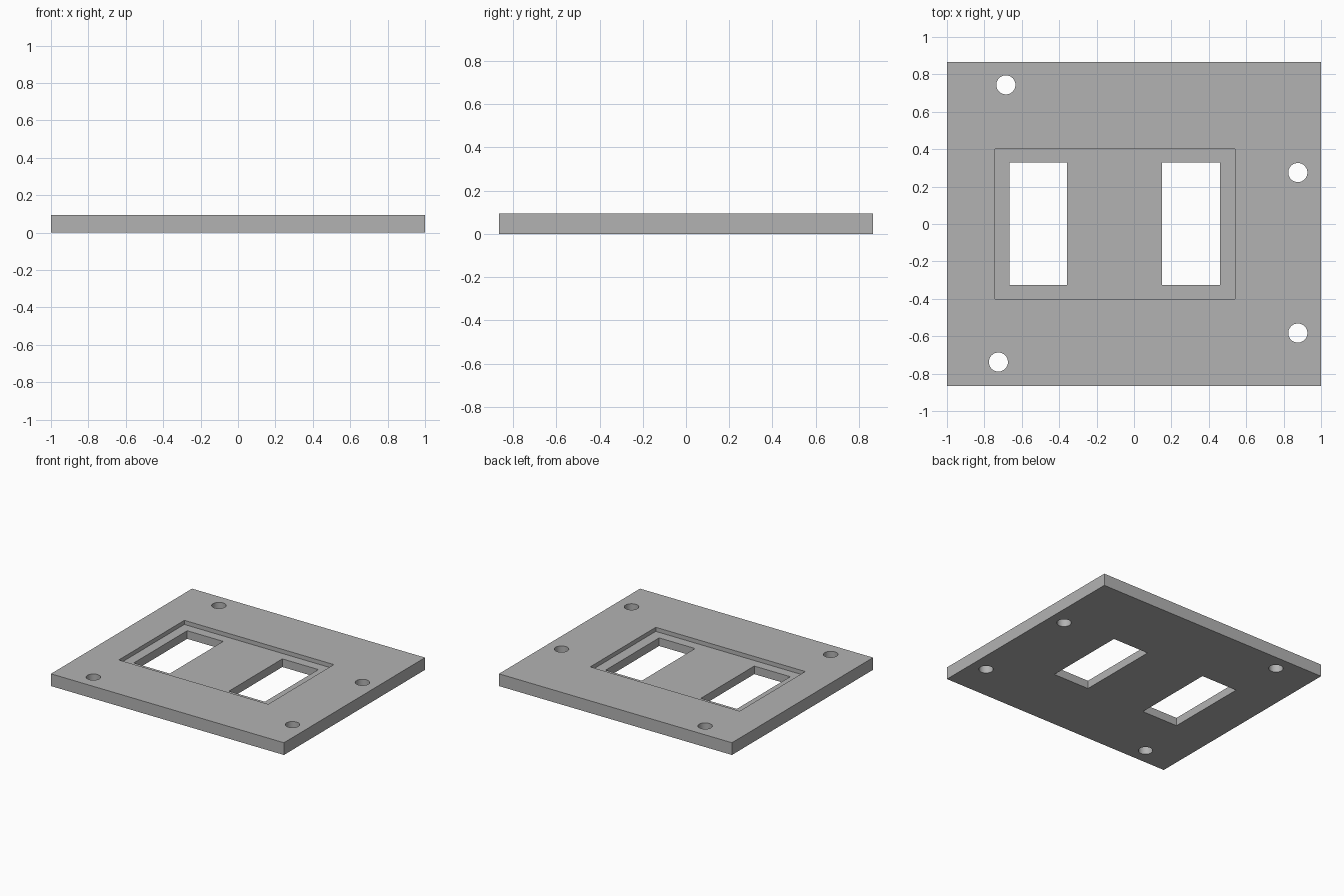
import bpy

if "Cube" in bpy.data.objects:
    bpy.data.objects.remove(bpy.data.objects["Cube"])

THICK = 0.095
RECESS_DEPTH = 0.032

grey = bpy.data.materials.new("plain_grey")
grey.diffuse_color = (0.45, 0.45, 0.45, 1)
grey.use_nodes = True
grey.node_tree.nodes["Principled BSDF"].inputs["Base Color"].default_value = grey.diffuse_color


def box(name, x0, x1, y0, y1, z0, z1):
    bpy.ops.mesh.primitive_cube_add(size=1, location=((x0 + x1) / 2, (y0 + y1) / 2, (z0 + z1) / 2))
    ob = bpy.context.object
    ob.name = name
    ob.scale = (x1 - x0, y1 - y0, z1 - z0)
    bpy.ops.object.transform_apply(location=True, rotation=False, scale=True)
    ob.data.materials.append(grey)
    return ob


def cut(target, cutter):
    mod = target.modifiers.new(cutter.name, 'BOOLEAN')
    mod.operation = 'DIFFERENCE'
    mod.solver = 'EXACT'
    mod.object = cutter
    bpy.context.view_layer.objects.active = target
    bpy.ops.object.modifier_apply(modifier=mod.name)
    bpy.data.objects.remove(cutter, do_unlink=True)


# Base plate
plate = box("mounting_plate", -1, 1, -0.865, 0.865, 0, THICK)

# Shallow recess in the top face
cut(plate, box("recess_cutter", -0.742, 0.541, -0.402, 0.402, THICK - RECESS_DEPTH, THICK + 0.1))

# Two rectangular windows through the recess floor
for x0, x1 in ((-0.666, -0.357), (0.151, 0.46)):
    cut(plate, box("window_cutter", x0, x1, -0.327, 0.328, -0.1, THICK + 0.1))

# Four round screw holes
for x, y in ((-0.685, 0.744), (0.876, 0.275), (0.876, -0.583), (-0.725, -0.738)):
    bpy.ops.mesh.primitive_cylinder_add(vertices=48, radius=0.051, depth=0.4, location=(x, y, THICK / 2))
    hole = bpy.context.object
    hole.name = "hole_cutter"
    hole.data.materials.append(grey)
    cut(plate, hole)

# Smooth hole walls, sharp edges elsewhere
bpy.ops.object.select_all(action='DESELECT')
plate.select_set(True)
bpy.context.view_layer.objects.active = plate
bpy.ops.object.shade_smooth_by_angle()
